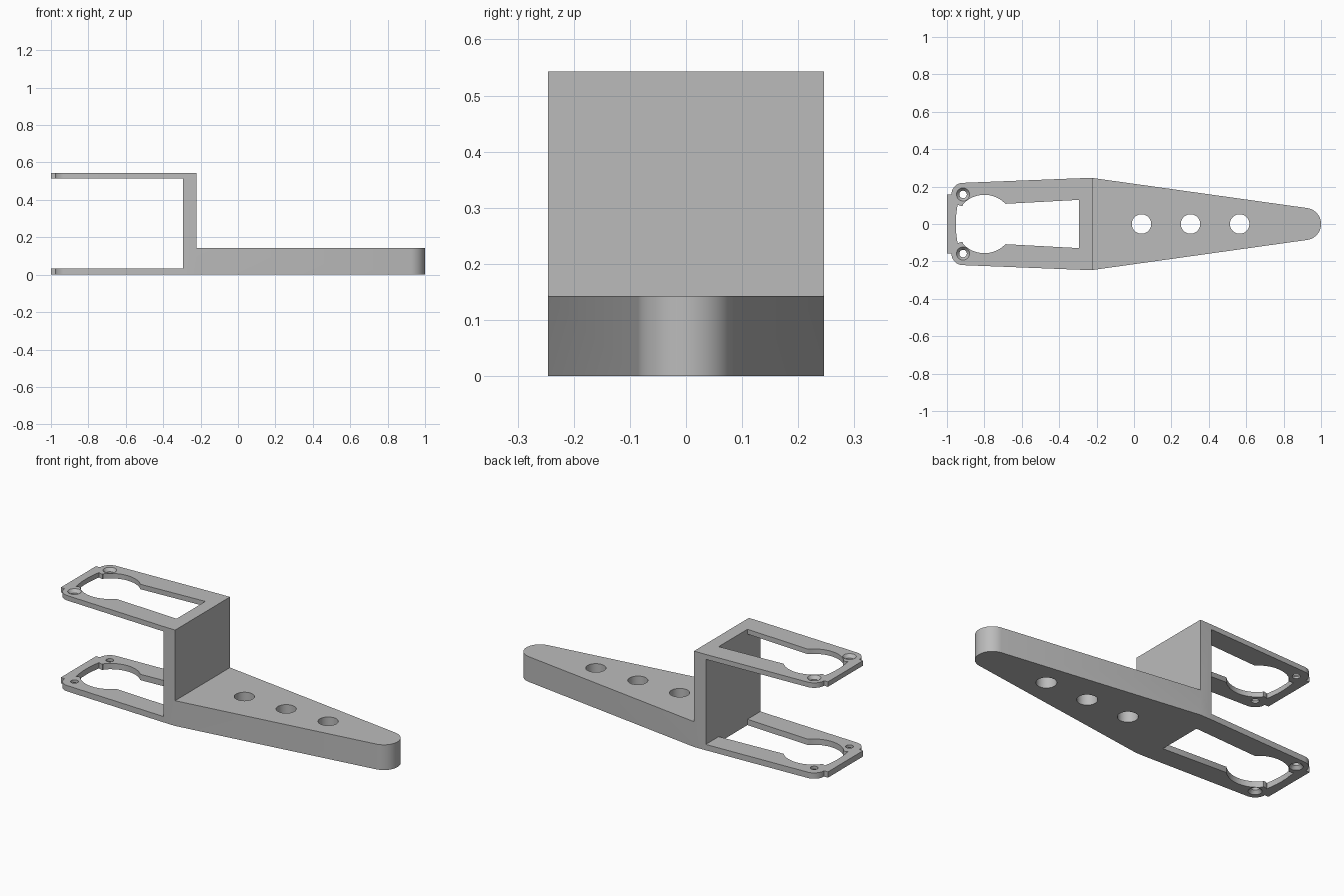
import bpy
import bmesh
from math import cos, sin, radians

if "Cube" in bpy.data.objects:
    bpy.data.objects.remove(bpy.data.objects["Cube"], do_unlink=True)

HEIGHT, ARM_TOP = 0.543, 0.143
GAP_LOW, GAP_HIGH = 0.033, 0.515
WALL_OUT, WALL_IN = -0.222, -0.295
SCREW_X, SCREW_Y, BOSS = -0.914, 0.158, 0.062

grey = bpy.data.materials.new("plain grey")
grey.use_nodes = True
GREY = (0.5, 0.5, 0.5, 1)
grey.diffuse_color = GREY
grey.node_tree.nodes["Principled BSDF"].inputs["Base Color"].default_value = GREY


def arc(cx, cy, r, start, end, steps):
    """Points along a circle, angles in degrees."""
    angles = [radians(start + (end - start) * i / steps) for i in range(steps + 1)]
    return [(cx + r * cos(a), cy + r * sin(a)) for a in angles]


def mirrored(half):
    """Close a half outline (y >= 0) across the long axis."""
    return half + [(x, -y) for x, y in reversed(half) if y > 1e-5]


def prism(name, outline, z0, z1):
    bm = bmesh.new()
    face = bm.faces.new([bm.verts.new((x, y, z0)) for x, y in outline])
    top = bmesh.ops.extrude_face_region(bm, geom=[face])["geom"]
    verts = [v for v in top if isinstance(v, bmesh.types.BMVert)]
    bmesh.ops.translate(bm, verts=verts, vec=(0, 0, z1 - z0))
    bmesh.ops.recalc_face_normals(bm, faces=bm.faces)
    mesh = bpy.data.meshes.new(name)
    bm.to_mesh(mesh)
    bm.free()
    obj = bpy.data.objects.new(name, mesh)
    bpy.context.collection.objects.link(obj)
    return obj


def box(name, x0, x1, z0, z1):
    return prism(name, [(x0, -1), (x1, -1), (x1, 1), (x0, 1)], z0, z1)


def cone(name, x, y, z0, z1, r0, r1):
    bpy.ops.mesh.primitive_cone_add(vertices=40, radius1=r0, radius2=r1,
                                    depth=z1 - z0, location=(x, y, (z0 + z1) / 2))
    bpy.context.object.name = name
    return bpy.context.object


# Whole plan outline: rounded tip, widest at the wall, rounded screw corners, end tab
half_plan = arc(0.914, 0, 0.086, 0, 82, 16)
half_plan += [(WALL_OUT, 0.246), (WALL_IN, 0.2445)]
half_plan += arc(SCREW_X, SCREW_Y, BOSS, 92, 180, 12)
half_plan += [(-1, SCREW_Y)]
body = prism("bracket_body", mirrored(half_plan), 0, HEIGHT)

# Space above the arm and between the two plates
cutters = [box("arm_space", WALL_OUT, 2, ARM_TOP, 1),
           box("fork_space", -2, WALL_IN, GAP_LOW, GAP_HIGH)]

# Keyhole window through both plates
half_window = [(WALL_IN, 0.129), (-0.687, 0.108)]
half_window += arc(-0.8, 0, 0.156, 44, 137, 20)
half_window += arc(SCREW_X, SCREW_Y, BOSS, 268, 242, 4)
half_window += [(-0.948, 0.07), (-0.952, 0.035), (-0.953, 0)]
cutters.append(prism("window", mirrored(half_window), -1, 1))

# Round holes along the arm
for x in (0.04, 0.302, 0.565):
    cutters.append(cone("arm_hole", x, 0, -0.1, 0.3, 0.052, 0.052))

# Screw holes, countersunk on the outer faces
for y in (SCREW_Y, -SCREW_Y):
    cutters.append(cone("screw_hole", SCREW_X, y, -0.1, 0.7, 0.02, 0.02))
    cutters.append(cone("sink_top", SCREW_X, y, HEIGHT - 0.02, HEIGHT + 0.02, 0.018, 0.052))
    cutters.append(cone("sink_bottom", SCREW_X, y, -0.02, 0.02, 0.052, 0.018))

# Cut everything from the body
bpy.ops.object.select_all(action='DESELECT')
bpy.context.view_layer.objects.active = body
body.select_set(True)
for cutter in cutters:
    mod = body.modifiers.new("cut", 'BOOLEAN')
    mod.operation = 'DIFFERENCE'
    mod.solver = 'EXACT'
    mod.object = cutter
    bpy.ops.object.modifier_apply(modifier=mod.name)
    bpy.data.objects.remove(cutter, do_unlink=True)

body.data.materials.clear()
body.data.materials.append(grey)
bpy.ops.object.shade_smooth_by_angle(angle=radians(30))
